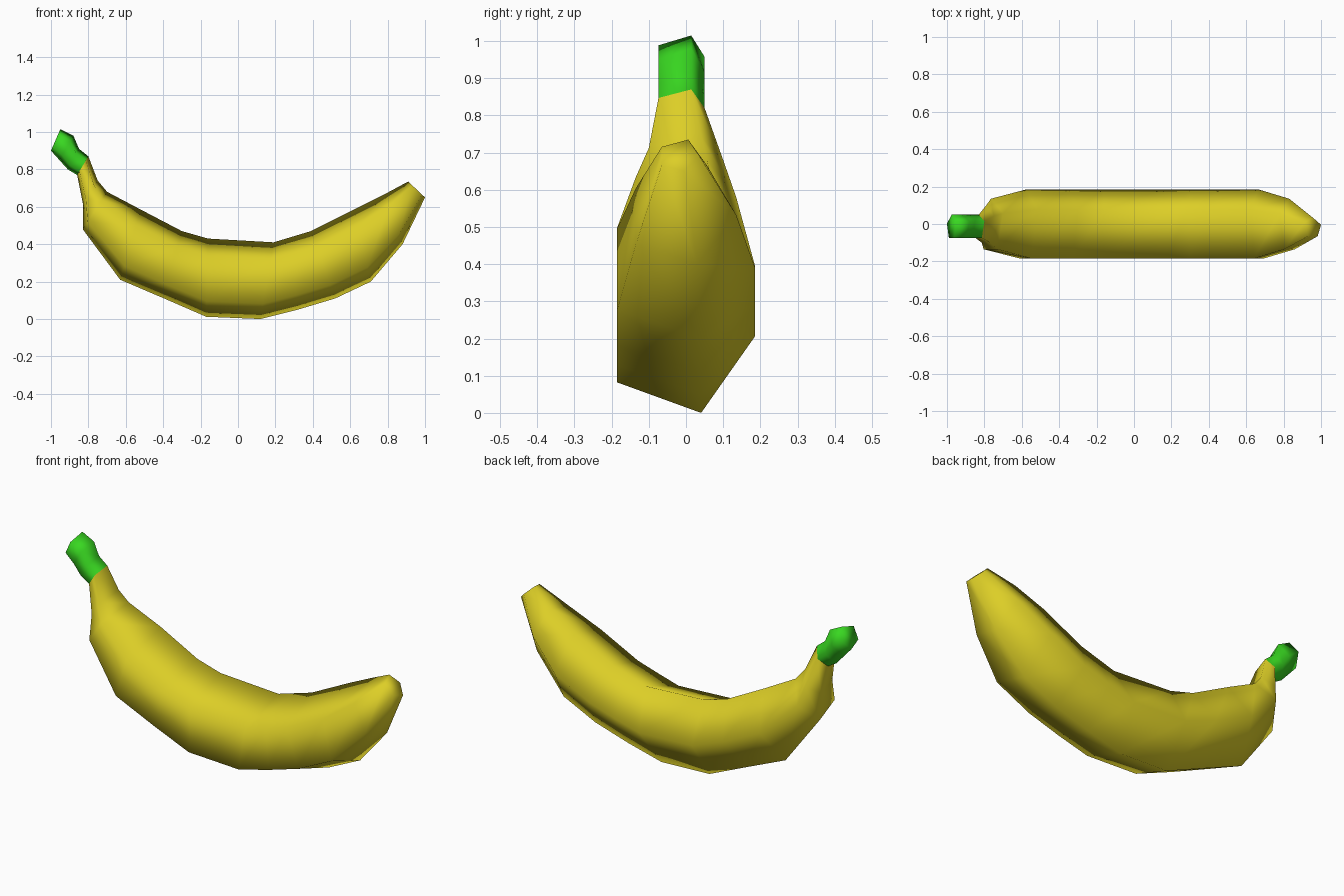
import bpy, bmesh

if "Cube" in bpy.data.objects:
    bpy.data.objects.remove(bpy.data.objects["Cube"])

# five-sided cross-section: (sideways factor, fraction from outer to inner curve)
SECTION = [(0.22, 0.0), (-1.0, 0.2), (-1.0, 0.77), (0.42, 1.0), (1.0, 0.5)]

# stations: inner curve x, z, outer curve x, z, half width, sideways shift
STEM = [
    (-0.95, 1.015, -1.00, 0.90, 0.062, -0.012),
    (-0.88, 0.98, -0.955, 0.85, 0.062, -0.012),
    (-0.85, 0.91, -0.91, 0.80, 0.062, -0.012),
    (-0.80, 0.87, -0.86, 0.77, 0.062, -0.012),
]
BODY = [
    STEM[-1],
    (-0.75, 0.74, -0.83, 0.62, 0.10, 0),
    (-0.70, 0.68, -0.83, 0.48, 0.135, 0),
    (-0.52, 0.585, -0.63, 0.21, 0.185, 0),
    (-0.30, 0.47, -0.40, 0.112, 0.185, 0),
    (-0.16, 0.43, -0.17, 0.012, 0.185, 0),
    (0.19, 0.41, 0.12, 0.0, 0.185, 0),
    (0.29, 0.44, 0.32, 0.05, 0.185, 0),
    (0.39, 0.47, 0.52, 0.11, 0.185, 0),
    (0.62, 0.585, 0.71, 0.20, 0.185, 0),
    (0.78, 0.665, 0.88, 0.40, 0.135, 0),
    (0.91, 0.735, 1.00, 0.65, 0.05, -0.015),
]


def loft(name, stations, color, cap_start, cap_end):
    bm = bmesh.new()
    rings = []
    for tx, tz, bx, bz, w, shift in stations:
        rings.append([bm.verts.new((bx + (tx - bx) * t, shift + w * f,
                                    bz + (tz - bz) * t)) for f, t in SECTION])
    n = len(SECTION)
    for a, b in zip(rings, rings[1:]):
        for i in range(n):
            j = (i + 1) % n
            bm.faces.new((a[i], a[j], b[j], b[i]))
    if cap_start:
        bm.faces.new(rings[0])
    if cap_end:
        bm.faces.new(rings[-1])
    bmesh.ops.recalc_face_normals(bm, faces=bm.faces)
    # an open tube end can confuse orientation, so check against the volume
    if bm.calc_volume(signed=True) < 0:
        bmesh.ops.reverse_faces(bm, faces=bm.faces)
    mesh = bpy.data.meshes.new(name)
    bm.to_mesh(mesh)
    bm.free()
    for p in mesh.polygons:
        p.use_smooth = True
    mat = bpy.data.materials.new(name + "_color")
    mat.diffuse_color = color
    mat.use_nodes = True
    mat.node_tree.nodes["Principled BSDF"].inputs["Base Color"].default_value = mat.diffuse_color
    mesh.materials.append(mat)
    obj = bpy.data.objects.new(name, mesh)
    bpy.context.collection.objects.link(obj)
    return obj


# yellow fruit and green stalk share the ring where they meet
loft("banana_body", BODY, (0.72, 0.62, 0.02, 1), False, True)
loft("banana_stalk", STEM, (0.04, 0.68, 0.015, 1), True, False)
